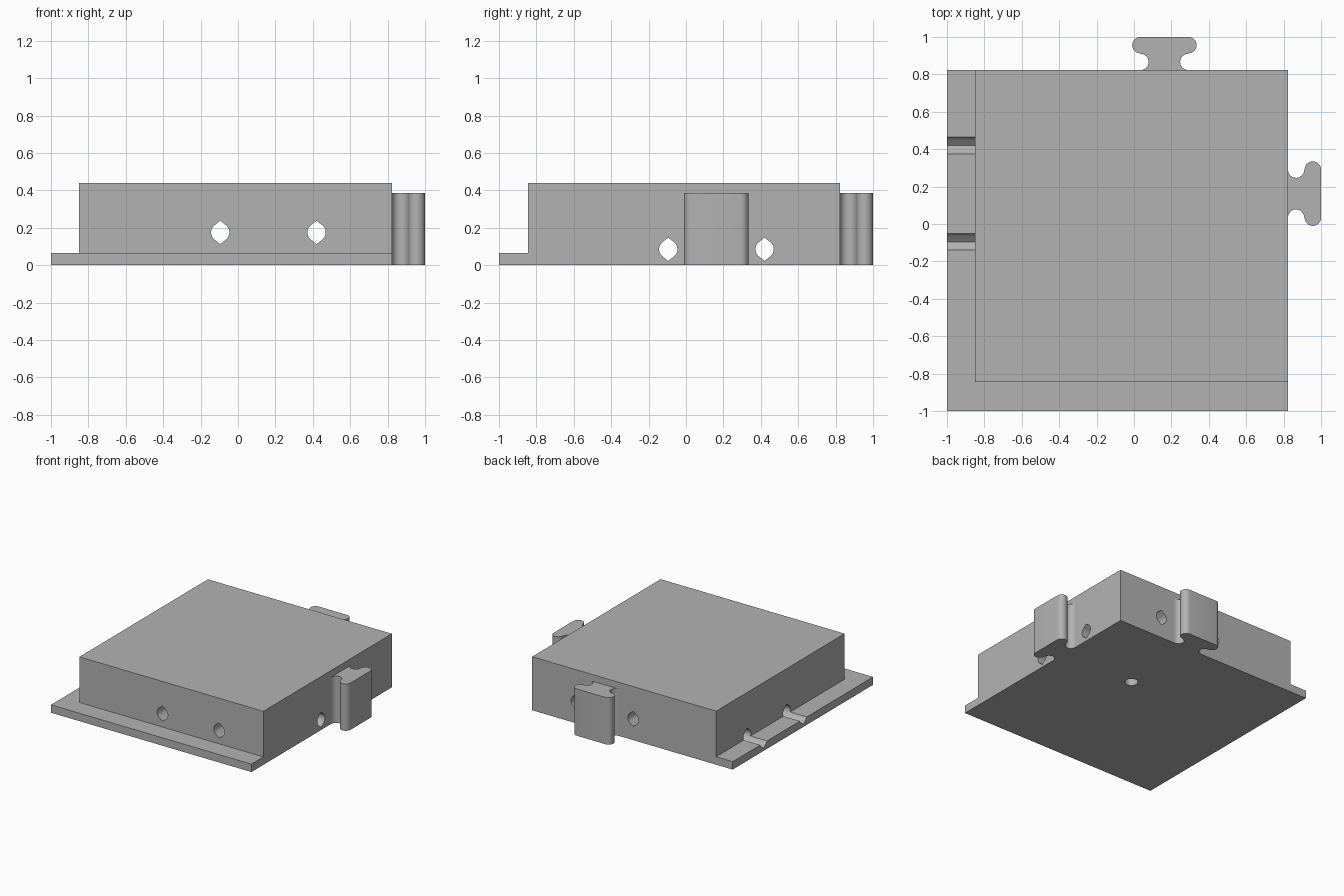
import bpy, bmesh, math
from mathutils import Matrix, Vector

if "Cube" in bpy.data.objects:
    bpy.data.objects.remove(bpy.data.objects["Cube"])

EDGE = 0.8225          # flush right and back sides
MID = 0.1625           # connector and screw hole centre
HOLES = (-0.095, 0.42) # tunnel positions

grey = bpy.data.materials.new("grey plastic")
grey.diffuse_color = (0.45, 0.45, 0.45, 1)
grey.use_nodes = True
grey.node_tree.nodes["Principled BSDF"].inputs["Base Color"].default_value = grey.diffuse_color


def prism(name, profile, depth, matrix):
    """Extrude a 2D profile along local z, then place it."""
    bm = bmesh.new()
    face = bm.faces.new([bm.verts.new((x, y, 0)) for x, y in profile])
    ext = bmesh.ops.extrude_face_region(bm, geom=[face])
    tops = [v for v in ext["geom"] if isinstance(v, bmesh.types.BMVert)]
    bmesh.ops.translate(bm, verts=tops, vec=(0, 0, depth))
    bm.transform(matrix)
    bmesh.ops.recalc_face_normals(bm, faces=bm.faces)
    mesh = bpy.data.meshes.new(name)
    bm.to_mesh(mesh)
    bm.free()
    mesh.materials.append(grey)
    obj = bpy.data.objects.new(name, mesh)
    bpy.context.collection.objects.link(obj)
    return obj


def box(name, x0, x1, y0, y1, z0, z1):
    return prism(name, [(x0, y0), (x1, y0), (x1, y1), (x0, y1)], z1 - z0,
                 Matrix.Translation((0, 0, z0)))


def arc(cx, cy, r, a0, a1, n=8):
    return [(cx + r * math.cos(math.radians(a0 + (a1 - a0) * i / n)),
             cy + r * math.sin(math.radians(a0 + (a1 - a0) * i / n)))
            for i in range(n + 1)]


def select_only(obj):
    bpy.ops.object.select_all(action='DESELECT')
    obj.select_set(True)
    bpy.context.view_layer.objects.active = obj


def cut(target, cutter):
    mod = target.modifiers.new("cut", 'BOOLEAN')
    mod.operation = 'DIFFERENCE'
    mod.solver = 'EXACT'
    mod.object = cutter
    select_only(target)
    bpy.ops.object.modifier_apply(modifier=mod.name)
    bpy.data.objects.remove(cutter)


# Main block, with the left and front margins lowered to a thin flange
body = box("tile_body", -1, EDGE, -1, EDGE, 0, 0.44)
cut(body, box("left_step", -1.2, -0.85, -1.2, 1.2, 0.065, 0.6))
cut(body, box("front_step", -1.2, 1.2, -1.2, -0.845, 0.065, 0.6))

# Tunnels: round sides with pointed top and bottom
R, TIP = 0.049, 0.0625
a = 90 - math.degrees(math.acos(R / TIP))
tunnel = ([(0, TIP)] + arc(0, 0, R, 180 - a, 180 + a)
          + [(0, -TIP)] + arc(0, 0, R, -a, a))
along_x = Matrix(((0, 0, 1, 0), (1, 0, 0, 0), (0, 1, 0, 0), (0, 0, 0, 1)))
along_y = Matrix.Rotation(math.pi / 2, 4, 'X')
for h in HOLES:
    cut(body, prism("cross_tunnel", tunnel, 2.4,
                    Matrix.Translation((-1.2, h, 0.085)) @ along_x))
    cut(body, prism("long_tunnel", tunnel, 2.4,
                    Matrix.Translation((h, 1.2, 0.175)) @ along_y))

# Blind round hole in the underside
cut(body, prism("bottom_hole", arc(0, 0, 0.05, 0, 345, 23), 0.3,
                Matrix.Translation((MID, MID, -0.1))))

# T-shaped connector: filleted neck and rounded head, right half mirrored
r_neck, r_head = 0.044, 0.044
half = ([(0.128, EDGE - 0.01)]
        + arc(0.128, EDGE + r_neck, r_neck, 270, 90)
        + arc(0.1725 - r_head, 1 - r_head, r_head, -90, 90, 12))
profile = half + [(-x, y) for x, y in reversed(half)]
back = prism("back_connector", profile, 0.385, Matrix.Translation((MID, 0, 0)))
right = prism("right_connector", profile, 0.385,
              Matrix.Translation((0, MID, 0)) @ Matrix.Rotation(-math.pi / 2, 4, 'Z'))

for obj in (body, back, right):
    select_only(obj)
    bpy.ops.object.shade_smooth_by_angle(angle=math.radians(30))
